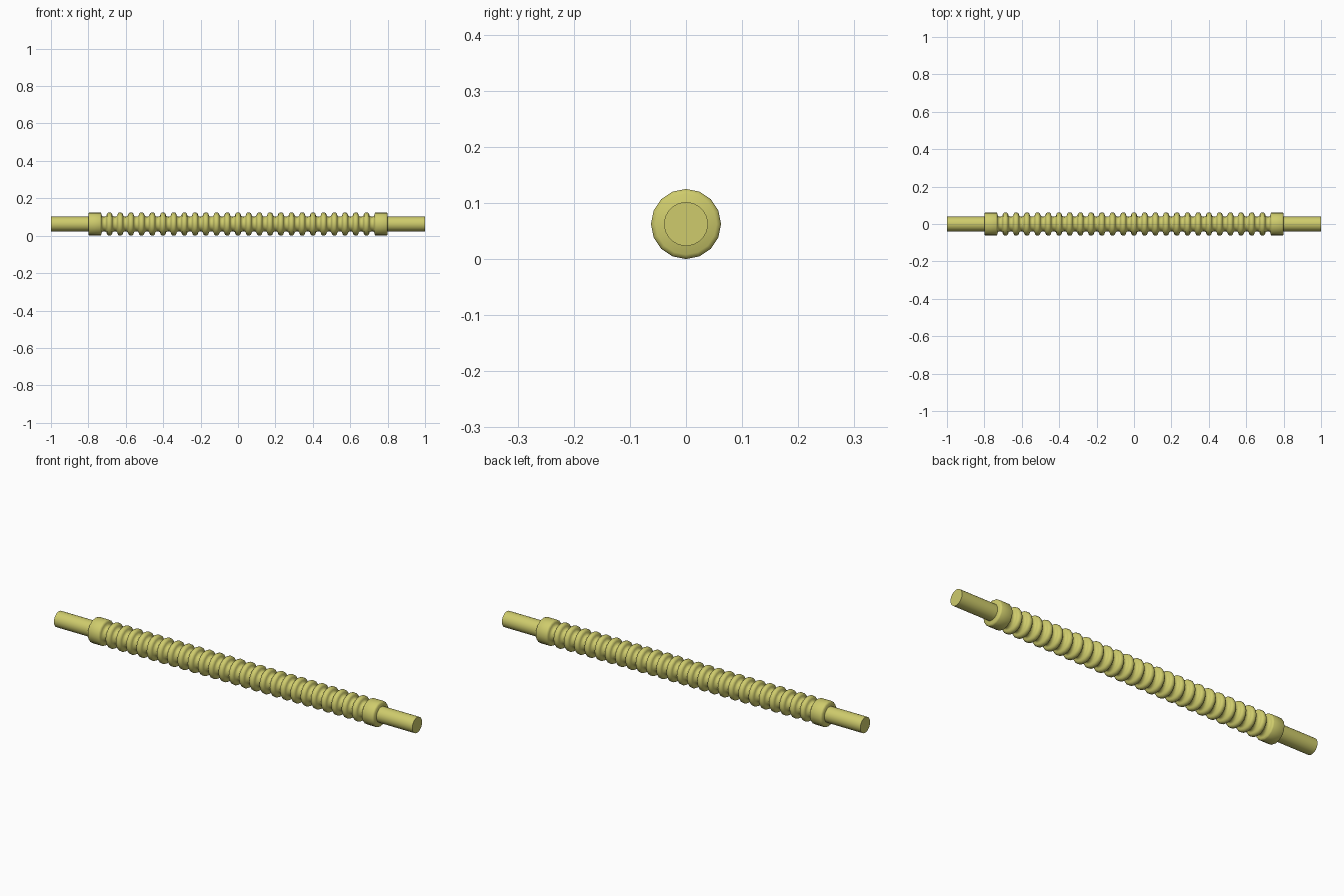
import bpy
import bmesh
import math

cube = bpy.data.objects.get("Cube")
if cube:
    bpy.data.objects.remove(cube, do_unlink=True)

RADIUS = 0.0625      # outer radius of ridges and collars, also axis height
TUBE = 0.039         # radius of end tubes and valleys
COLLAR_IN, COLLAR_OUT = 0.73, 0.80
RIDGES = 25
PITCH = 2 * COLLAR_IN / (RIDGES + 0.5)

mat = bpy.data.materials.new("olive yellow")
mat.use_nodes = True
color = (0.62, 0.60, 0.15, 1)
mat.diffuse_color = color
mat.node_tree.nodes["Principled BSDF"].inputs["Base Color"].default_value = color


def lathe(name, profile, sides, angle):
    """Turn (x, radius) points around the long axis and cap both ends."""
    bm = bmesh.new()
    rings = []
    for x, r in profile:
        ring = []
        for i in range(sides):
            a = 2 * math.pi * i / sides
            ring.append(bm.verts.new((x, r * math.sin(a), r * math.cos(a))))
        rings.append(ring)
    for a, b in zip(rings, rings[1:]):
        for i in range(sides):
            j = (i + 1) % sides
            bm.faces.new((a[i], a[j], b[j], b[i]))
    bm.faces.new(rings[0])
    bm.faces.new(rings[-1])
    bmesh.ops.recalc_face_normals(bm, faces=bm.faces)
    mesh = bpy.data.meshes.new(name)
    bm.to_mesh(mesh)
    bm.free()
    mesh.materials.append(mat)
    obj = bpy.data.objects.new(name, mesh)
    obj.location.z = RADIUS
    bpy.context.collection.objects.link(obj)
    bpy.ops.object.select_all(action="DESELECT")
    obj.select_set(True)
    bpy.context.view_layer.objects.active = obj
    bpy.ops.object.shade_smooth_by_angle(angle=math.radians(angle))
    return obj


# Corrugated hose: alternating rounded ridges and rounded valleys
middle, swing = (RADIUS + TUBE) / 2, (RADIUS - TUBE) / 2
STEPS = 6
wave = []
for k in range(2 * RIDGES + 1):
    side = 1 if k % 2 else -1
    center = (k - RIDGES) * PITCH / 2
    for s in range(STEPS):
        t = math.pi * s / STEPS
        wave.append((center - PITCH / 4 * math.cos(t),
                     middle + side * swing * math.sin(t)))
wave.append((COLLAR_IN, middle))
lathe("corrugated_hose", wave, 16, 60)

# Collars and end tubes at both ends
BEVEL = 0.008
for side, label in ((-1, "right"), (1, "left")):
    collar = [(COLLAR_IN, RADIUS - BEVEL), (COLLAR_IN + BEVEL / 2, RADIUS - BEVEL / 4),
              (COLLAR_IN + BEVEL, RADIUS), (COLLAR_OUT - BEVEL, RADIUS),
              (COLLAR_OUT - BEVEL / 2, RADIUS - BEVEL / 4),
              (COLLAR_OUT, RADIUS - BEVEL)]
    lathe(label + "_collar", [(side * x, r) for x, r in collar], 16, 40)
    lathe(label + "_end_tube", [(side * 0.78, TUBE), (side, TUBE)], 32, 30)
